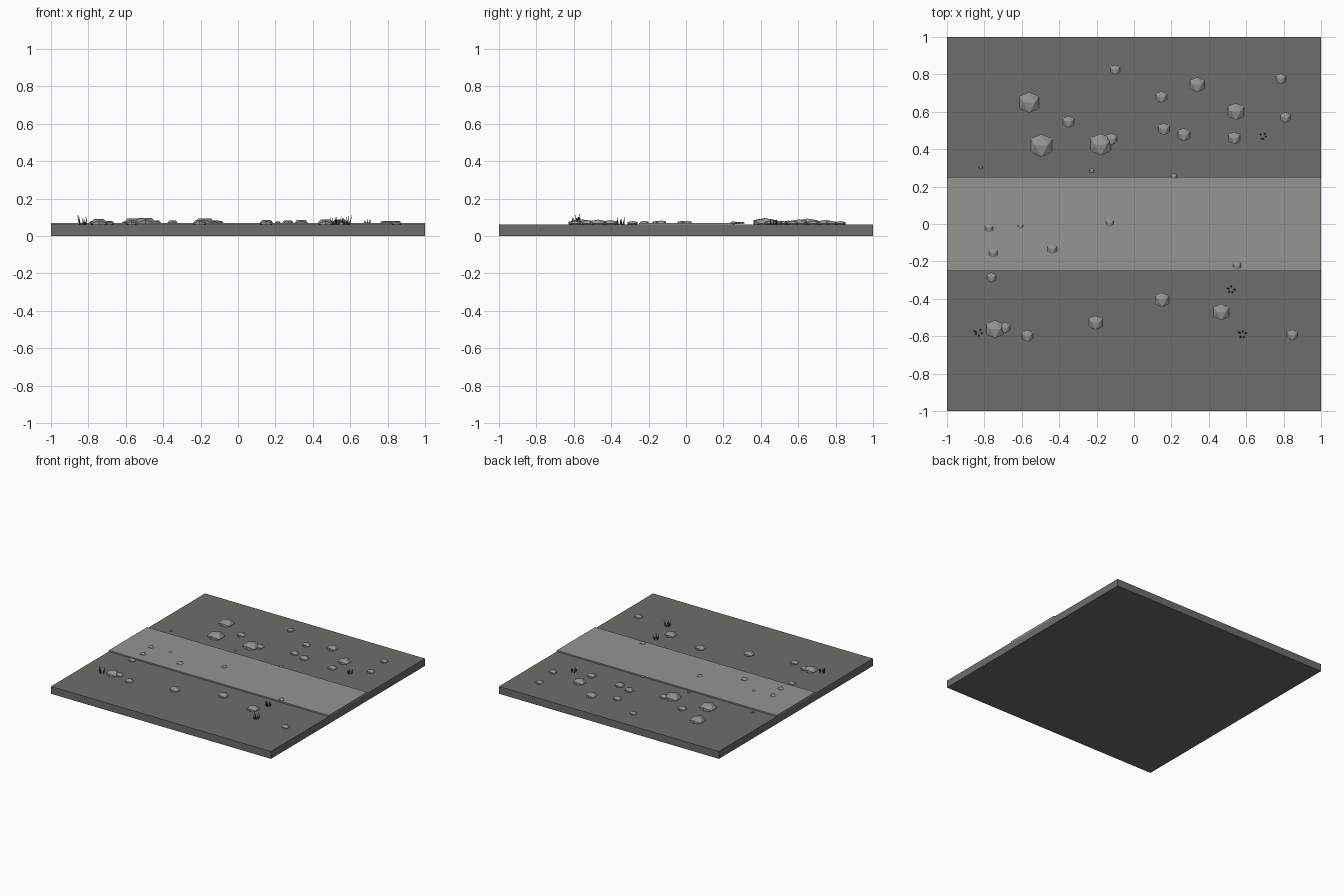
import bpy, bmesh, math, random
from mathutils import Matrix, Vector

if "Cube" in bpy.data.objects:
    bpy.data.objects.remove(bpy.data.objects["Cube"])

random.seed(4)


def material(name, r, g, b):
    m = bpy.data.materials.new(name)
    m.diffuse_color = tuple((c / 255) ** 2.2 for c in (r, g, b)) + (1,)
    m.use_nodes = True
    m.node_tree.nodes["Principled BSDF"].inputs["Base Color"].default_value = m.diffuse_color
    return m


GROUND = material("ground_grey", 107, 110, 105)
PATH = material("path_grey", 147, 148, 142)
ROCK = material("rock_grey", 146, 149, 144)
GRASS = material("dark_grass", 62, 66, 61)


def finish(name, bm, mat):
    bmesh.ops.recalc_face_normals(bm, faces=bm.faces)
    mesh = bpy.data.meshes.new(name)
    bm.to_mesh(mesh)
    bm.free()
    mesh.materials.append(mat)
    bpy.context.collection.objects.link(bpy.data.objects.new(name, mesh))


def slab(name, width, depth, z0, z1, mat):
    bm = bmesh.new()
    bmesh.ops.create_cube(bm, size=1, matrix=Matrix.Translation((0, 0, (z0 + z1) / 2))
                          @ Matrix.Diagonal((width, depth, z1 - z0, 1)))
    finish(name, bm, mat)


def add_rock(bm, x, y, z, r):
    """Squashed icosahedron with a level ridge along x."""
    t = (1 + math.sqrt(5)) / 2
    points = []
    for a in (-1, 1):
        for b in (-1, 1):
            points += [(a, 0, b * t), (0, a * t, b), (a * t, b, 0)]
    verts = [bm.verts.new((x + p[0] * r / t, y + p[1] * r / t * 1.06,
                           z + p[2] * r / t * 0.5)) for p in points]
    bmesh.ops.convex_hull(bm, input=verts)


def rocks(name, z, items):
    bm = bmesh.new()
    for x, y, r in items:
        add_rock(bm, x, y, z, r)
    finish(name, bm, ROCK)


# ground tile and raised path
slab("ground_tile", 2, 2, 0, 0.06, GROUND)
slab("path", 2, 0.5, 0.055, 0.07, PATH)

# rocks on both verges
rocks("back_rocks", 0.067, [
    (-0.10, 0.825, .025), (-0.56, 0.65, .052), (-0.495, 0.42, .057),
    (-0.35, 0.547, .03), (-0.178, 0.425, .055), (-0.12, 0.455, .03),
    (0.147, 0.68, .029), (0.338, 0.745, .038), (0.16, 0.508, .03),
    (0.267, 0.478, .033), (0.545, 0.602, .043), (0.537, 0.46, .031),
    (0.785, 0.777, .027), (0.81, 0.57, .027)])
rocks("front_rocks", 0.067, [
    (-0.762, -0.285, .025), (-0.743, -0.562, .045), (-0.69, -0.553, .028),
    (-0.57, -0.597, .03), (-0.205, -0.527, .036), (0.15, -0.405, .036),
    (0.467, -0.47, .041), (0.847, -0.593, .028)])

# pebbles on and beside the path
rocks("pebbles", 0.07, [
    (-0.775, -0.022, .021), (-0.753, -0.155, .022), (-0.607, -0.01, .013),
    (-0.437, -0.133, .025), (-0.13, 0.008, .021), (0.55, -0.222, .021),
    (-0.82, 0.302, .010), (-0.225, 0.285, .012), (0.213, 0.255, .016)])

# grass tufts: thin leaning spikes
bm = bmesh.new()
for x, y, height in [(-0.83, -0.58, .065), (0.58, -0.59, .06),
                     (0.52, -0.35, .055), (0.69, 0.47, .04)]:
    for i in range(5):
        a = i * math.tau / 5 + random.uniform(-.4, .4)
        out = Vector((math.cos(a), math.sin(a), 0))
        h = height * random.uniform(.7, 1.05)
        direction = Vector((0, 0, 1)) + out * random.uniform(.1, .35)
        turn = direction.to_track_quat('Z', 'Y').to_matrix().to_4x4()
        base = Vector((x, y, 0.057)) + out * 0.015
        bmesh.ops.create_cone(bm, cap_ends=True, segments=4, radius1=0.005, radius2=0, depth=h,
                              matrix=Matrix.Translation(base) @ turn
                              @ Matrix.Translation((0, 0, h / 2)))
finish("grass_tufts", bm, GRASS)
